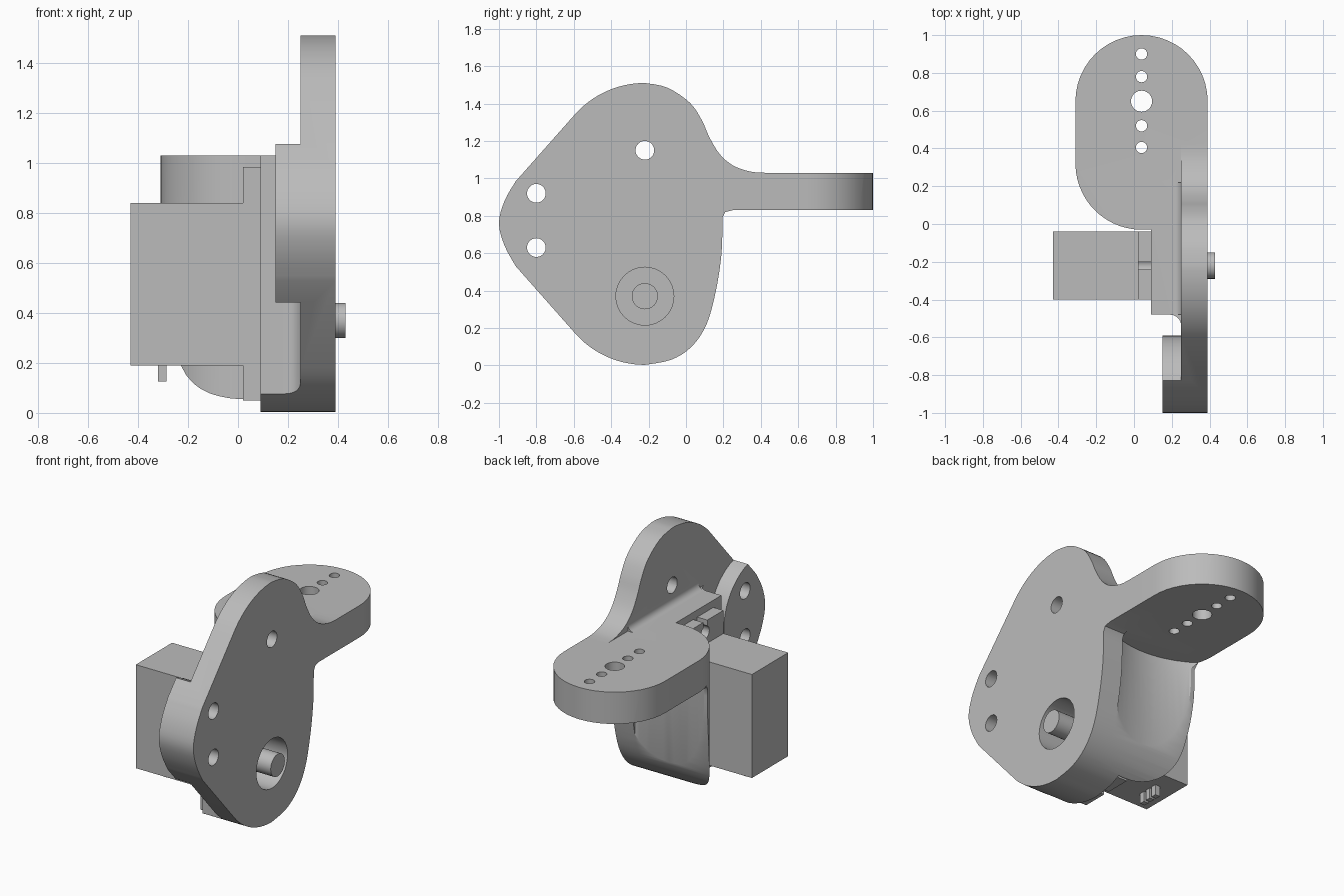
import bpy, bmesh, math
from mathutils import Vector

cube = bpy.data.objects.get("Cube")
if cube:
    bpy.data.objects.remove(cube, do_unlink=True)

GREY = (0.5, 0.5, 0.5, 1)
mat = bpy.data.materials.new("plain_grey")
mat.use_nodes = True
mat.diffuse_color = GREY
mat.node_tree.nodes["Principled BSDF"].inputs["Base Color"].default_value = GREY


def arc(cu, cv, r, a0, a1, n=16):
    """Points along a circular arc, angles in degrees."""
    return [(cu + r * math.cos(math.radians(a0 + (a1 - a0) * i / n)),
             cv + r * math.sin(math.radians(a0 + (a1 - a0) * i / n))) for i in range(n + 1)]


def spline(pts, n=4):
    """Smooth curve through the points."""
    p = [Vector(q) for q in [pts[0]] + pts + [pts[-1]]]
    out = []
    for a, b, c, d in zip(p, p[1:], p[2:], p[3:]):
        for i in range(n):
            t = i / n
            v = (2 * b + (c - a) * t + (2 * a - 5 * b + 4 * c - d) * t * t
                 + (3 * b - a - 3 * c + d) * t ** 3) / 2
            out.append(tuple(v))
    return out + [pts[-1]]


def prism(name, pts, axis, lo, hi):
    """Extrude a flat outline along an axis; pts hold the other two axes in order."""
    def place(u, v, w):
        return {"x": (w, u, v), "y": (u, w, v), "z": (u, v, w)}[axis]
    bm = bmesh.new()
    face = bm.faces.new([bm.verts.new(place(u, v, lo)) for u, v in pts])
    ext = bmesh.ops.extrude_face_region(bm, geom=[face])["geom"]
    move = Vector(place(0, 0, hi - lo))
    bmesh.ops.translate(bm, vec=move, verts=[g for g in ext if isinstance(g, bmesh.types.BMVert)])
    bmesh.ops.remove_doubles(bm, verts=bm.verts, dist=1e-5)
    bmesh.ops.recalc_face_normals(bm, faces=bm.faces)
    mesh = bpy.data.meshes.new(name)
    bm.to_mesh(mesh)
    bm.free()
    obj = bpy.data.objects.new(name, mesh)
    bpy.context.collection.objects.link(obj)
    return obj


def rod(name, u, v, r, axis, lo, hi, n=32):
    return prism(name, arc(u, v, r, 0, 360, n)[:-1], axis, lo, hi)


def box(name, x, y, z):
    return prism(name, [(x[0], y[0]), (x[1], y[0]), (x[1], y[1]), (x[0], y[1])], "z", *z)


def combine(obj, other, operation):
    """Apply a boolean and discard the second solid."""
    mod = obj.modifiers.new("combine", "BOOLEAN")
    mod.operation, mod.solver, mod.object = operation, "EXACT", other
    bpy.context.view_layer.objects.active = obj
    bpy.ops.object.modifier_apply(modifier=mod.name)
    bpy.data.objects.remove(other, do_unlink=True)


def finish(obj):
    obj.data.materials.clear()
    obj.data.materials.append(mat)
    bpy.ops.object.select_all(action="DESELECT")
    obj.select_set(True)
    bpy.context.view_layer.objects.active = obj
    bpy.ops.object.shade_smooth_by_angle(angle=math.radians(30))


def side_profile(end):
    """Side outline (y, z) of the plate with its rear arm ending at y = end."""
    crown = arc(-0.22, 1.01, 0.5, 139, 90)
    rear = spline([(-0.22, 1.51), (-0.1, 1.485), (0.02, 1.405), (0.085, 1.31), (0.125, 1.22),
                   (0.18, 1.13), (0.25, 1.07), (0.34, 1.037), (0.42, 1.03)])
    arm = [(end, 1.03), (end, 0.83), (0.25, 0.83), (0.21, 0.82)]
    back = spline([(0.195, 0.79), (0.19, 0.6), (0.16, 0.4), (0.11, 0.22), (0.03, 0.1),
                   (-0.08, 0.03), (-0.22, 0.003)])
    belly = arc(-0.22, 0.5, 0.497, 270, 220)
    nose = spline([(-0.91, 0.53), (-0.97, 0.64), (-1, 0.76), (-0.97, 0.88), (-0.91, 0.985)])
    return crown + rear[1:] + arm + back + belly[1:] + nose


# Platform, gusset and inner wall: side outline limited by the plan outline
bracket = prism("bracket", side_profile(1.1), "x", -0.4, 0.39)
plan = (arc(0.04, 0.65, 0.35, 0, 180, 24) + arc(0.04, 0.32, 0.35, 180, 270, 14)
        + [(0.09, -0.03), (0.09, -0.48)] + arc(0.19, -0.54, 0.06, 90, 0, 6) + [(0.39, -0.54)])
combine(bracket, prism("plan", plan, "z", -0.1, 1.03), "INTERSECT")

# Shallow hollow down the back of the gusset
combine(bracket, rod("hollow", 0.04, 0.69, 0.58, "z", -0.1, 0.83, 96), "DIFFERENCE")

# Upright side plate
combine(bracket, prism("side_plate", side_profile(0.5), "x", 0.25, 0.39), "UNION")

# Thick pad at the nose of the plate
pad = prism("nose_pad", side_profile(0.5), "x", 0.15, 0.3)
combine(pad, rod("pad_limit", -0.92, 0.76, 0.33, "x", 0, 0.5, 48), "INTERSECT")
combine(bracket, pad, "UNION")

# Fillet between platform top and plate
fillet = [(0.26, 1.02), (0.21, 1.02)] + arc(0.21, 1.07, 0.04, 270, 360, 6) + [(0.26, 1.07)]
combine(bracket, prism("fillet", fillet, "y", -0.48, 0.22), "UNION")

# Plate holes and platform holes
for y, z, r, lo in [(-0.22, 1.15, 0.05, 0.1), (-0.8, 0.92, 0.05, 0), (-0.8, 0.63, 0.05, 0),
                    (-0.22, 0.37, 0.155, 0.2)]:
    combine(bracket, rod("hole", y, z, r, "x", lo, 0.6), "DIFFERENCE")
for y, r in [(0.9, 0.03), (0.78, 0.03), (0.65, 0.056), (0.52, 0.03), (0.405, 0.03)]:
    combine(bracket, rod("hole", 0.04, y, r, "z", 0.7, 1.2, 24), "DIFFERENCE")
finish(bracket)

# Motor: body, slotted mounting flange, shaft and connector pins
finish(box("motor_body", (-0.43, 0.02), (-0.4, -0.04), (0.19, 0.84)))
flange = box("motor_flange", (0.02, 0.09), (-0.4, -0.04), (0.05, 0.985))
for z, out in [(0.915, 1), (0.12, -1)]:
    combine(flange, rod("slot_hole", -0.22, z, 0.04, "x", -0.1, 0.2, 20), "DIFFERENCE")
    combine(flange, box("slot", (-0.1, 0.2), (-0.24, -0.2), sorted((z, z + 0.2 * out))), "DIFFERENCE")
finish(flange)
finish(rod("motor_shaft", -0.22, 0.37, 0.07, "x", 0.15, 0.43))
for i in range(3):
    y = -0.22 + (i - 1) * 0.05
    finish(box(f"connector_pin_{i + 1}", (-0.32, -0.287), (y - 0.017, y + 0.017), (0.125, 0.2)))
